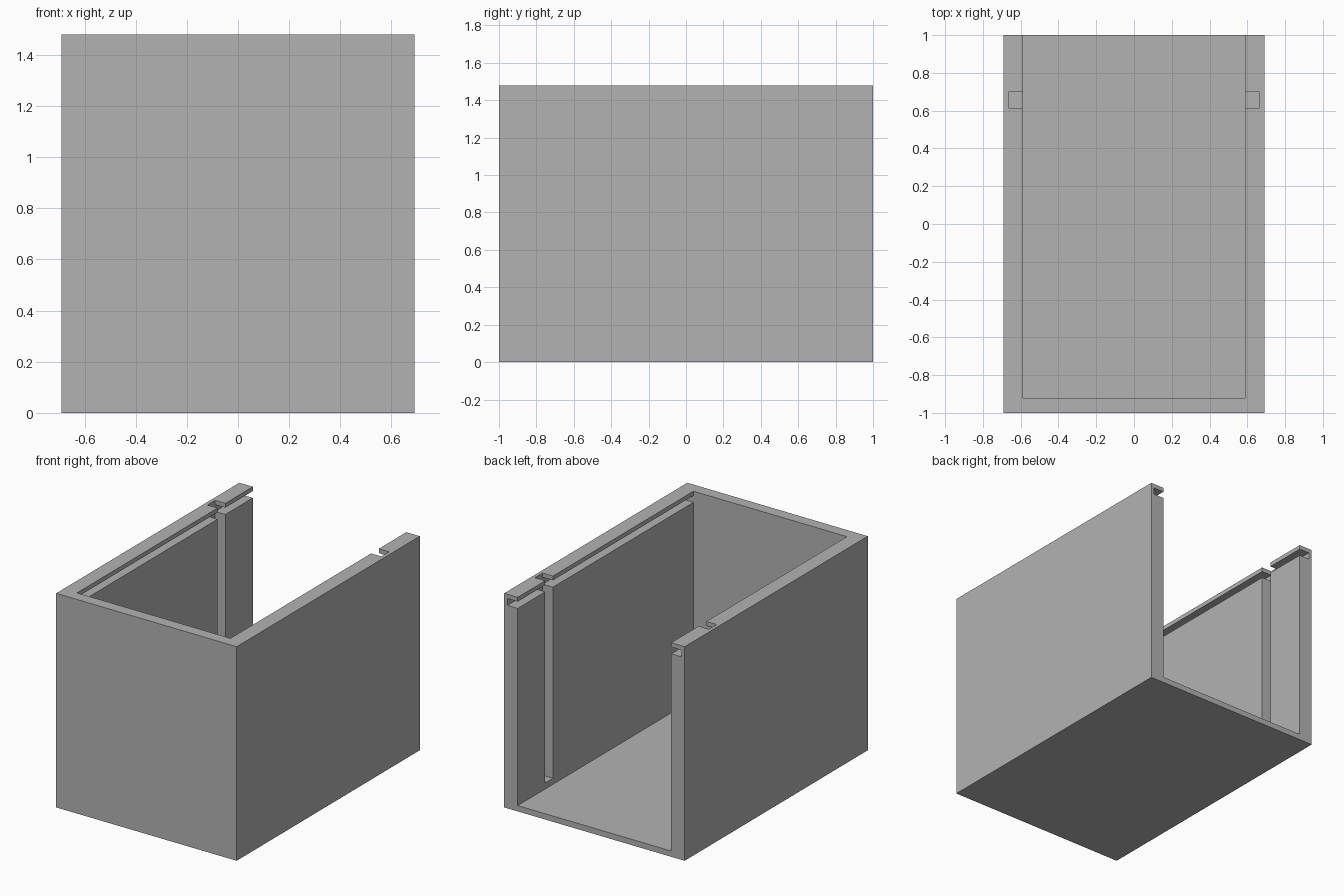
import bpy
import bmesh
from mathutils import Vector

cube = bpy.data.objects.get("Cube")
if cube:
    bpy.data.objects.remove(cube, do_unlink=True)

# Main dimensions
W, L, H = 0.69, 1.0, 1.48          # half width, half length, height
INNER, SLOT = 0.587, 0.665         # half widths of cavity and slots
FRONT, FLOOR = -0.92, 0.04         # inside of front wall, top of floor
OVER = 0.2                         # overshoot of the cutters

grey = bpy.data.materials.new("plain grey")
grey.use_nodes = True
grey.diffuse_color = (0.45, 0.45, 0.45, 1)
grey.node_tree.nodes["Principled BSDF"].inputs["Base Color"].default_value = grey.diffuse_color


def box(name, low, high):
    """Box between two opposite corners."""
    low, high = Vector(low), Vector(high)
    bm = bmesh.new()
    bmesh.ops.create_cube(bm, size=1)
    for v in bm.verts:
        v.co = (low + high) / 2 + v.co * (high - low)
    mesh = bpy.data.meshes.new(name)
    bm.to_mesh(mesh)
    bm.free()
    mesh.materials.append(grey)
    obj = bpy.data.objects.new(name, mesh)
    bpy.context.collection.objects.link(obj)
    return obj


# Solid body
body = box("open_box_body", (-W, -L, 0), (W, L, H))

cutters = [
    # Cavity, open at the top and back
    box("cavity_cutter", (-INNER, FRONT, FLOOR), (INNER, L + OVER, H + OVER)),
    # Horizontal channel for a sliding lid
    box("lid_channel_cutter", (-SLOT, FRONT, 1.403), (SLOT, L + OVER, 1.45)),
    # Vertical grooves for a sliding panel
    box("panel_groove_cutter", (-SLOT, 0.615, 0.082), (SLOT, 0.70, H + OVER)),
]

for cutter in cutters:
    cutter.hide_render = True
    mod = body.modifiers.new(cutter.name, "BOOLEAN")
    mod.operation = "DIFFERENCE"
    mod.solver = "EXACT"
    mod.object = cutter

# Bake the cuts and remove the cutters
bpy.context.view_layer.update()
graph = bpy.context.evaluated_depsgraph_get()
baked = bpy.data.meshes.new_from_object(body.evaluated_get(graph))
body.modifiers.clear()
body.data = baked
for cutter in cutters:
    bpy.data.objects.remove(cutter, do_unlink=True)
